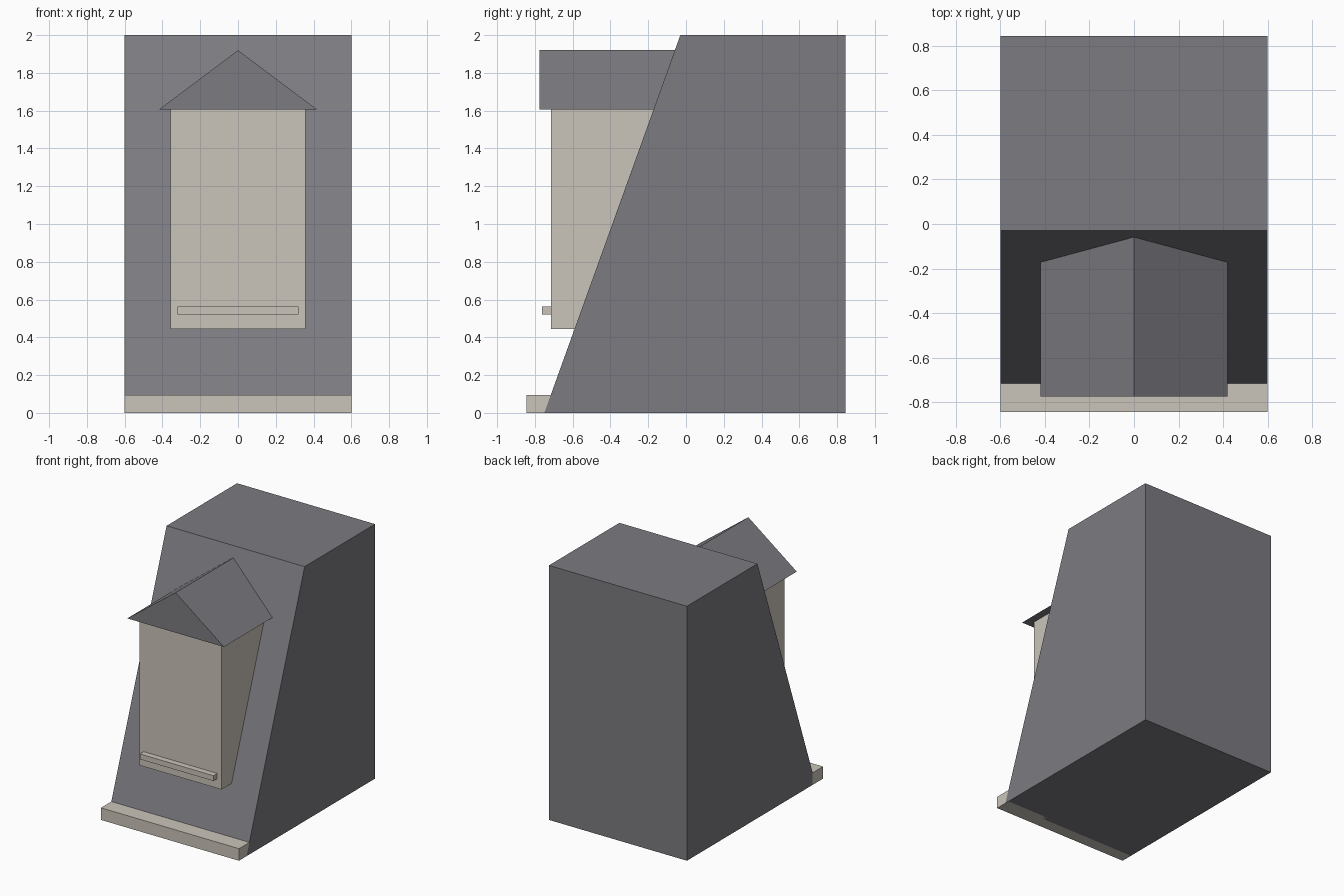
import bpy
import bmesh

if "Cube" in bpy.data.objects:
    bpy.data.objects.remove(bpy.data.objects["Cube"])


def material(name, color):
    m = bpy.data.materials.new(name)
    m.diffuse_color = (*color, 1)
    m.use_nodes = True
    m.node_tree.nodes["Principled BSDF"].inputs["Base Color"].default_value = m.diffuse_color
    return m


SLATE = material("slate", (0.2, 0.2, 0.22))
RENDER = material("cream_render", (0.6, 0.56, 0.49))


def slope(z):
    """Depth (y) of the sloping roof face at height z."""
    return -0.75 + 0.36 * z


def prism(name, outline, front, back, mat):
    """Extrude an xz outline along y; front and back give y at each height."""
    bm = bmesh.new()
    a = [bm.verts.new((x, front(z), z)) for x, z in outline]
    b = [bm.verts.new((x, back(z), z)) for x, z in outline]
    bm.faces.new(a)
    bm.faces.new(b[::-1])
    n = len(outline)
    for i in range(n):
        j = (i + 1) % n
        bm.faces.new((a[j], a[i], b[i], b[j]))
    bmesh.ops.recalc_face_normals(bm, faces=bm.faces)
    mesh = bpy.data.meshes.new(name)
    bm.to_mesh(mesh)
    bm.free()
    mesh.materials.append(mat)
    obj = bpy.data.objects.new(name, mesh)
    bpy.context.collection.objects.link(obj)
    return obj


def rect(half_width, z0, z1):
    return [(-half_width, z0), (half_width, z0), (half_width, z1), (-half_width, z1)]


def at(y):
    return lambda z: y


def embedded(z):
    return slope(z) + 0.005


# Main roof block with sloping front
prism("mansard_roof", rect(0.6, 0, 2), slope, at(0.845), SLATE)
# Eaves ledge along the foot of the slope
prism("eaves_ledge", rect(0.6, 0, 0.095), at(-0.845), at(-0.716), RENDER)
# Dormer: walls, gabled roof and window sill
prism("dormer_walls", rect(0.357, 0.445, 1.605), at(-0.715), embedded, RENDER)
prism("dormer_roof", [(-0.42, 1.605), (0.42, 1.605), (0, 1.92)], at(-0.775), embedded, SLATE)
prism("window_sill", rect(0.32, 0.52, 0.562), at(-0.762), at(-0.71), RENDER)
